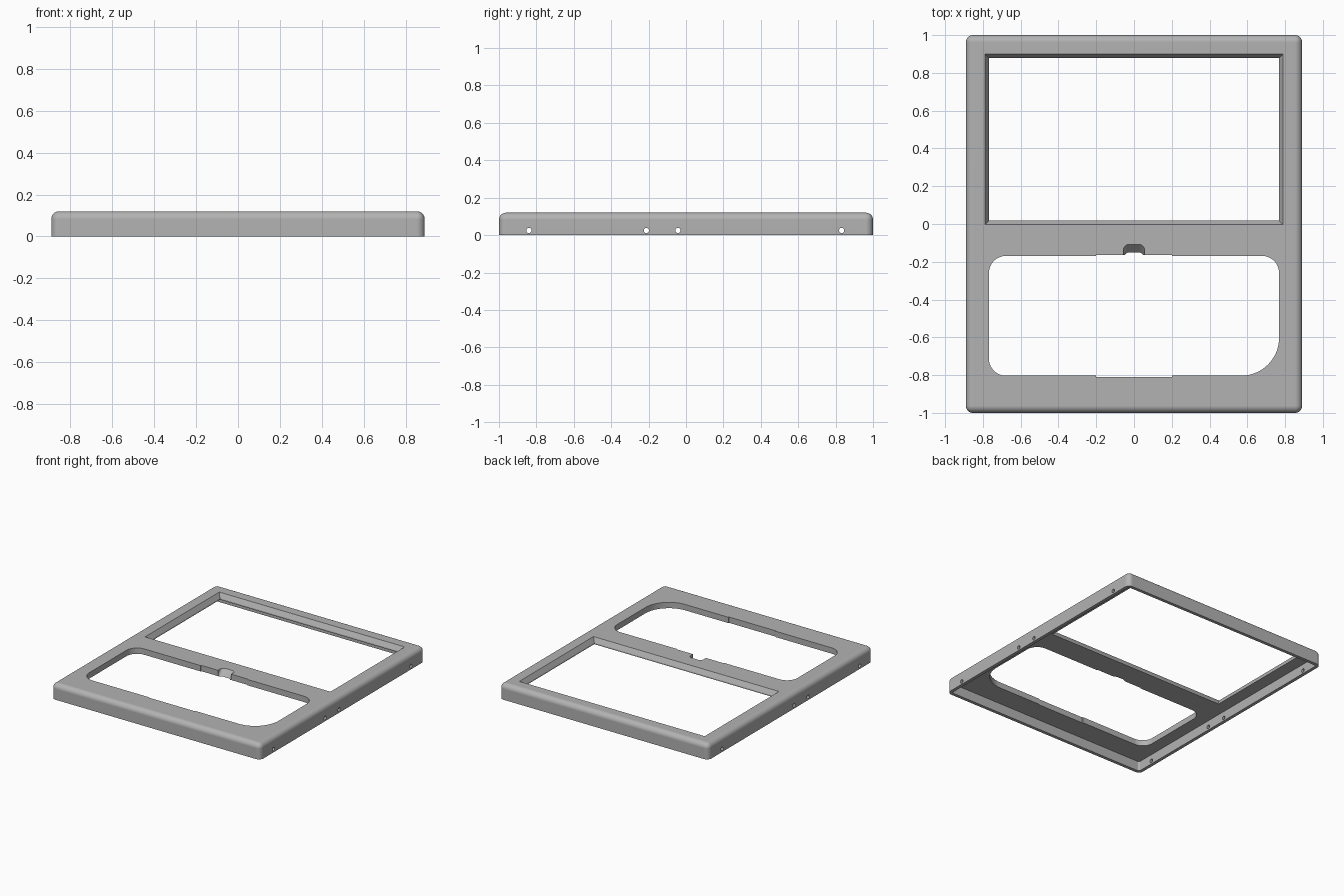
import bpy, bmesh
from math import pi, cos, sin
from mathutils import Matrix

cube = bpy.data.objects.get("Cube")
if cube:
    bpy.data.objects.remove(cube, do_unlink=True)

HALF_X, HALF_Y, HEIGHT = 0.89, 1.0, 0.12
WALL, CEILING = 0.025, 0.075

grey = bpy.data.materials.new("warm grey plastic")
grey.use_nodes = True
colour = (0.45, 0.45, 0.45, 1)
grey.diffuse_color = colour
grey.node_tree.nodes["Principled BSDF"].inputs["Base Color"].default_value = colour


def add_object(name, bm):
    bmesh.ops.recalc_face_normals(bm, faces=bm.faces)
    mesh = bpy.data.meshes.new(name)
    bm.to_mesh(mesh)
    bm.free()
    mesh.materials.append(grey)
    obj = bpy.data.objects.new(name, mesh)
    bpy.context.collection.objects.link(obj)
    return obj


def outline(x0, x1, y0, y1, radii=(0, 0, 0, 0), steps=10):
    """Rounded rectangle; radii run back left, back right, front right, front left."""
    corners = [(x1, y1, -1, -1), (x0, y1, 1, -1), (x0, y0, 1, 1), (x1, y0, -1, 1)]
    points = []
    for i, ((x, y, sx, sy), r) in enumerate(zip(corners, radii)):
        for k in range(steps + 1 if r else 1):
            a = pi / 2 * (i + k / steps)
            points.append((x + sx * r + r * cos(a), y + sy * r + r * sin(a)) if r else (x, y))
    return points


def loft(name, *levels):
    """Closed solid through (outline, height) levels."""
    bm = bmesh.new()
    rings = [[bm.verts.new((x, y, z)) for x, y in pts] for pts, z in levels]
    for low, high in zip(rings, rings[1:]):
        for i in range(len(low)):
            j = (i + 1) % len(low)
            bm.faces.new((low[i], low[j], high[j], high[i]))
    bm.faces.new(rings[0])
    bm.faces.new(rings[-1])
    return add_object(name, bm)


def prism(name, pts, z0=-0.1, z1=0.3):
    return loft(name, (pts, z0), (pts, z1))


# Outer block with rounded corners and top edges
bm = bmesh.new()
bmesh.ops.create_cube(bm, size=1)
bmesh.ops.transform(bm, verts=bm.verts, matrix=Matrix.Translation((0, 0, HEIGHT / 2))
                    @ Matrix.Diagonal((2 * HALF_X, 2 * HALF_Y, HEIGHT, 1)))
edges = [e for e in bm.edges if max(v.co.z for v in e.verts) > 0.01]
bmesh.ops.bevel(bm, geom=edges, offset=0.038, segments=8, profile=0.5, affect='EDGES')
frame = add_object("panel_frame", bm)

# Hollow underside
ix, iy = HALF_X - WALL, HALF_Y - WALL
cutters = [prism("hollow", outline(-ix, ix, -iy, iy, (0.015,) * 4, 4), -0.1, CEILING)]

# Screen window with a sloped surround and a thin lip
def window(grow):
    return outline(-0.768 - grow, 0.768 + grow, 0.018 - grow, 0.878 + grow)

cutters.append(loft("window", (window(0), -0.1), (window(0), 0.085),
                    (window(0.021), HEIGHT), (window(0.042), 0.155)))

# Lower opening with one large corner and shallow centre reliefs
cutters.append(prism("opening", outline(-0.768, 0.768, -0.803, -0.169,
                                        (0.09, 0.09, 0.09, 0.2)[:3] + (0.2,), 14)))
cutters.append(prism("relief", outline(-0.2, 0.2, -0.809, -0.163)))

# Thumb scoop sloping down into the opening
cutters.append(loft("scoop",
                    (outline(-0.053, 0.053, -0.2, -0.155, (0.03, 0.03, 0, 0)), 0.07),
                    (outline(-0.056, 0.056, -0.2, -0.108, (0.03, 0.03, 0, 0)), HEIGHT),
                    (outline(-0.056, 0.056, -0.2, -0.108, (0.03, 0.03, 0, 0)), 0.2)))

# Screw holes through both side walls
for y in (-0.84, -0.212, -0.043, 0.832):
    bm = bmesh.new()
    bmesh.ops.create_cone(bm, cap_ends=True, segments=20, radius1=0.014, radius2=0.014, depth=2.2,
                          matrix=Matrix.Translation((0, y, 0.025)) @ Matrix.Rotation(pi / 2, 4, 'Y'))
    cutters.append(add_object("screw_hole", bm))

# Cut everything out of the block
bpy.context.view_layer.objects.active = frame
frame.select_set(True)
for cutter in cutters:
    cutter.hide_render = True
    mod = frame.modifiers.new(cutter.name, 'BOOLEAN')
    mod.operation, mod.solver, mod.object = 'DIFFERENCE', 'EXACT', cutter
    bpy.ops.object.modifier_apply(modifier=mod.name)
    bpy.data.objects.remove(cutter, do_unlink=True)

bpy.ops.object.shade_smooth_by_angle(angle=pi / 6)
normals = frame.modifiers.new("clean_normals", 'WEIGHTED_NORMAL')
normals.keep_sharp = True
